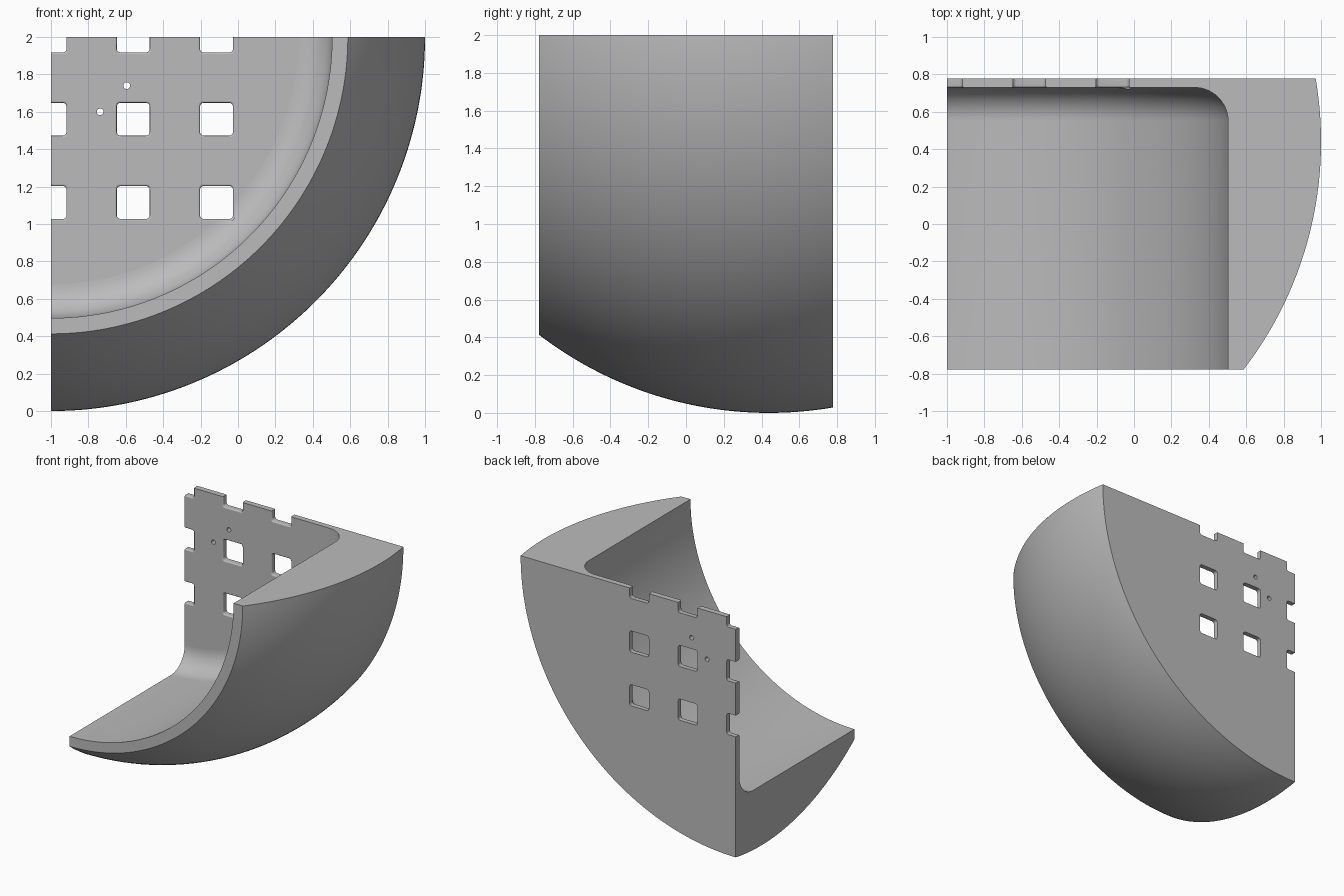
import bpy, bmesh, math
from mathutils import Vector

cube = bpy.data.objects.get("Cube")
if cube:
    bpy.data.objects.remove(cube, do_unlink=True)

AXIS_X, AXIS_Z = -1.0, 2.0          # axis of revolution runs along y
BACK, FRONT, PLATE = 0.777, -0.777, 0.73
OUTER, CENTRE_Y = 2.0, 0.44         # spherical outer skin
INNER, FILLET = 1.503, 0.18         # cylindrical inner wall
STEPS = 96

grey = bpy.data.materials.new("light grey")
grey.use_nodes = True
grey.diffuse_color = (0.5, 0.5, 0.5, 1)
grey.node_tree.nodes["Principled BSDF"].inputs["Base Color"].default_value = (0.5, 0.5, 0.5, 1)


def make_object(name, bm):
    bmesh.ops.recalc_face_normals(bm, faces=bm.faces[:])
    mesh = bpy.data.meshes.new(name)
    bm.to_mesh(mesh)
    bm.free()
    mesh.materials.append(grey)
    obj = bpy.data.objects.new(name, mesh)
    bpy.context.collection.objects.link(obj)
    return obj


def shell_profile():
    """Radius and y of the section, from the plate's front round to its back."""
    pts = []
    for i in range(15):
        a = math.pi / 2 * (1 - i / 14)
        pts.append((INNER - FILLET + FILLET * math.cos(a), PLATE - FILLET + FILLET * math.sin(a)))
    pts.append((INNER, FRONT))
    for i in range(41):
        y = FRONT + (BACK - FRONT) * i / 40
        pts.append((math.sqrt(OUTER ** 2 - (y - CENTRE_Y) ** 2), y))
    return pts


# Quarter-turn shell with a flat back plate
bm = bmesh.new()
front_hub = bm.verts.new((AXIS_X, PLATE, AXIS_Z))
back_hub = bm.verts.new((AXIS_X, BACK, AXIS_Z))
profile = shell_profile()
rows = []
for s in range(STEPS + 1):
    a = math.pi / 2 * s / STEPS
    rows.append([bm.verts.new((AXIS_X + r * math.cos(a), y, AXIS_Z - r * math.sin(a)))
                 for r, y in profile])
for p, q in zip(rows, rows[1:]):
    for i in range(len(profile) - 1):
        bm.faces.new((p[i], p[i + 1], q[i + 1], q[i]))
for row in (rows[0], rows[-1]):
    bm.faces.new([back_hub, front_hub] + row)
bm.faces.new([front_hub] + [row[0] for row in rows])
bm.faces.new([back_hub] + [row[-1] for row in rows])
shell = make_object("quarter_shell", bm)


def loft(bm, loops):
    """Closed solid through matching rings of points."""
    rings = [[bm.verts.new(p) for p in loop] for loop in loops]
    n = len(rings[0])
    for a, b in zip(rings, rings[1:]):
        for i in range(n):
            j = (i + 1) % n
            bm.faces.new((a[i], a[j], b[j], b[i]))
    bm.faces.new(rings[0])
    bm.faces.new(rings[-1])


def rounded_square(x, z, y, half, radius):
    pts = []
    for k, (sx, sz) in enumerate(((1, 1), (-1, 1), (-1, -1), (1, -1))):
        for i in range(6):
            a = math.pi / 2 * (k + i / 5)
            pts.append(Vector((x + sx * (half - radius) + radius * math.cos(a), y,
                               z + sz * (half - radius) + radius * math.sin(a))))
    return pts


# Square windows, eased at the front edge, and two pin holes
bm = bmesh.new()
for col in range(3):
    for row in range(3):
        x, z = -1.005 + 0.445 * col, 2.005 - 0.445 * row
        loops = [rounded_square(x, z, BACK + 0.05, 0.088, 0.02)]
        for i in range(5):
            a = math.pi / 2 * i / 4
            loops.append(rounded_square(x, z, PLATE + 0.01 * (1 - math.sin(a)),
                                        0.088 + 0.008 * (1 - math.cos(a)), 0.02))
        loops.append(rounded_square(x, z, PLATE - 0.05, 0.096, 0.02))
        loft(bm, loops)
for x, z in ((-0.595, 1.74), (-0.737, 1.6)):
    loft(bm, [[(x + 0.018 * math.cos(math.tau * i / 20), y, z + 0.018 * math.sin(math.tau * i / 20))
               for i in range(20)] for y in (PLATE - 0.05, BACK + 0.05)])
cutter = make_object("window_cutter", bm)
cutter.hide_render = True

# Cut the windows through the plate
bpy.ops.object.select_all(action="DESELECT")
shell.select_set(True)
bpy.context.view_layer.objects.active = shell
cut = shell.modifiers.new("windows", "BOOLEAN")
cut.operation = "DIFFERENCE"
cut.solver = "EXACT"
cut.object = cutter
bpy.ops.object.modifier_apply(modifier=cut.name)
bpy.data.objects.remove(cutter, do_unlink=True)

# Smooth curved skin, keep the plate and rim flat
bpy.ops.object.shade_smooth_by_angle(angle=math.radians(30))
for face in shell.data.polygons:
    if abs(face.normal.y) > 0.9995:
        face.use_smooth = False
